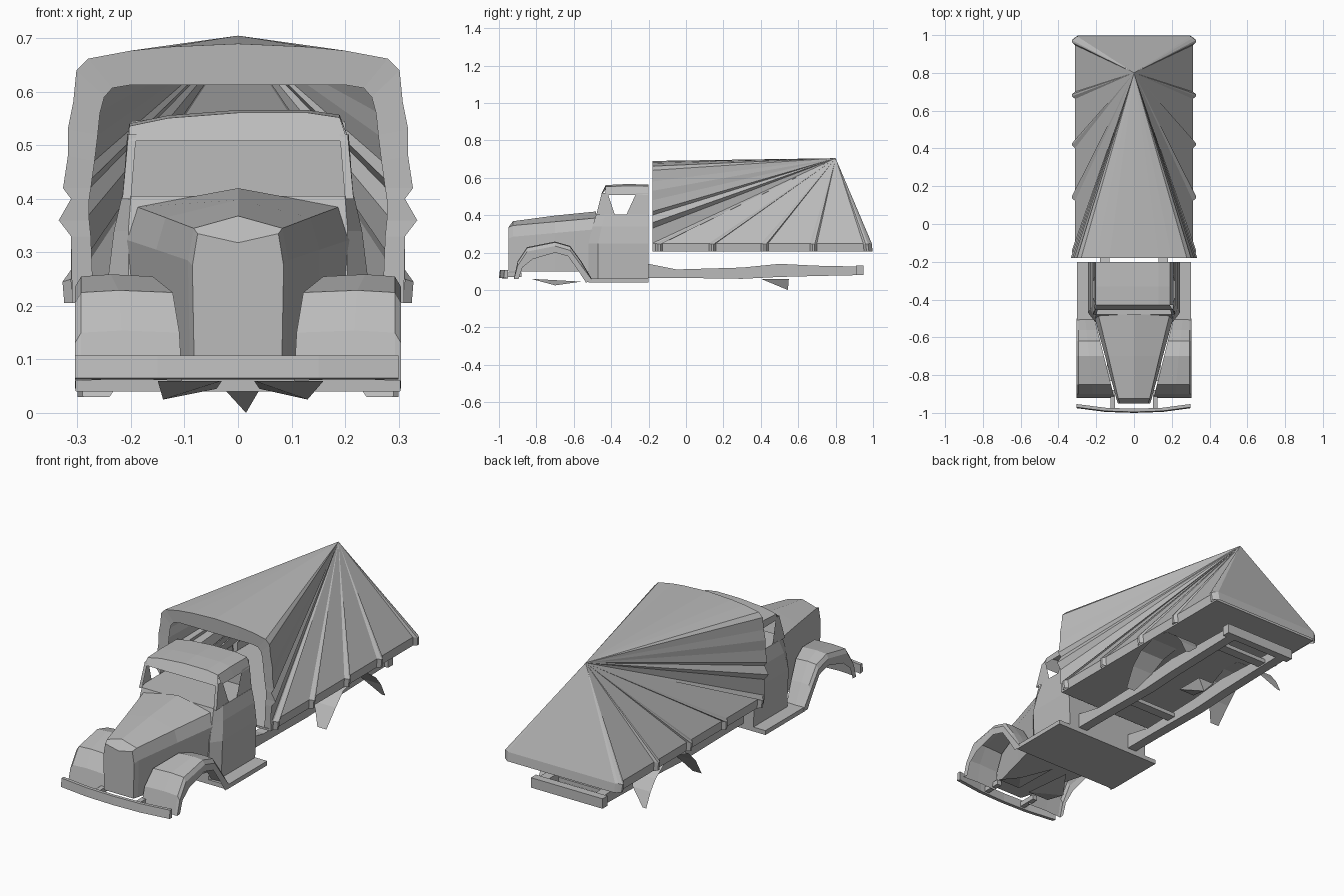
import bpy

paint = bpy.data.materials.new("plain grey")
paint.diffuse_color = (0.5, 0.5, 0.5, 1)


def make(name, verts, faces, mirror=False):
    me = bpy.data.meshes.new(name)
    me.from_pydata(verts, [], faces)
    me.materials.append(paint)
    ob = bpy.data.objects.new(name, me)
    bpy.context.collection.objects.link(ob)
    if mirror:
        ob.modifiers.new("mirror", 'MIRROR')
    return ob


def loft(name, rings, closed=True, caps=True, mirror=False):
    """Skin a list of rings that share one point count."""
    n = len(rings[0])
    verts = [p for r in rings for p in r]
    faces = []
    for i in range(len(rings) - 1):
        for j in range(n if closed else n - 1):
            k = (j + 1) % n
            faces.append((i * n + j, i * n + k, (i + 1) * n + k, (i + 1) * n + j))
    if caps and closed:
        faces.append(tuple(range(n))[::-1])
        faces.append(tuple(range(len(verts) - n, len(verts))))
    return make(name, verts, faces, mirror)


def box(name, x0, x1, y0, y1, z0, z1, mirror=False):
    ring = lambda z: [(x0, y0, z), (x1, y0, z), (x1, y1, z), (x0, y1, z)]
    return loft(name, [ring(z0), ring(z1)], mirror=mirror)


# hood: tapered, peaked along the middle, bevelled nose
def hood_ring(y, w, z_side, z_mid, z0=0.1):
    return [(-w, y, z0), (w, y, z0), (w * 1.04, y, z_side - 0.06), (w * .92, y, z_side),
            (0, y, z_mid), (-w * .92, y, z_side), (-w * 1.04, y, z_side - 0.06)]


loft("hood", [hood_ring(-0.95, .082, .335, .318), hood_ring(-0.925, .09, .345, .368),
              hood_ring(-0.7, .147, .365, .398), hood_ring(-0.48, .205, .385, .42)])


# cab lower body
def cab_ring(z, w, yf, wf):
    return [(-wf, yf, z), (wf, yf, z), (w, yf + .05, z), (w, -.2, z), (-w, -.2, z), (-w, yf + .05, z)]


loft("cab_body", [cab_ring(.04, .235, -.52, .2), cab_ring(.25, .243, -.52, .205),
                  cab_ring(.34, .232, -.5, .205), cab_ring(.405, .217, -.48, .2)])

# cab back wall
make("cab_back", [(-.217, -.2, .4), (.217, -.2, .4), (.2, -.2, .545), (0, -.2, .565), (-.2, -.2, .545)],
     [(0, 1, 2, 3, 4)])

# side pillars leave a funnel-shaped window opening
make("cab_pillar",
     [(.216, -.48, .4), (.216, -.38, .4), (.207, -.42, .52), (.205, -.45, .52),
      (.216, -.32, .4), (.216, -.2, .4), (.205, -.2, .52), (.207, -.265, .52),
      (.19, -.45, .52), (.2, -.48, .4)],
     [(0, 1, 2, 3), (4, 5, 6, 7), (0, 3, 8, 9)], mirror=True)


# roof shell
def roof_ring(y, d):
    return [(-.208, y, .508), (-.203, y, .54 + d), (-.13, y, .555 + d), (0, y, .565 + d),
            (.13, y, .565 + d), (.19, y, .556 + d), (.208, y, .508)]


loft("cab_roof", [roof_ring(-.2, 0), roof_ring(-.33, .001), roof_ring(-.43, -.004)], closed=False)
# windscreen header
make("roof_visor", [(-.203, -.43, .536), (-.13, -.43, .551), (0, -.43, .561), (.13, -.43, .561),
                    (.19, -.43, .552), (.205, -.455, .508), (-.205, -.455, .508)],
     [(0, 1, 2, 3, 4, 5, 6)])

# front fenders: arched sheet with a side band
arch = [(-.92, .06), (-.9, .15), (-.85, .225), (-.7, .255), (-.62, .232), (-.56, .15), (-.5, .05)]
inner = [(-.895, .06), (-.875, .12), (-.82, .165), (-.7, .2), (-.63, .18), (-.58, .11), (-.535, .04)]
rings = []
for (y, z), (yi, zi) in zip(arch, inner):
    hw = .082 + (y + .95) * .25
    rings.append([(hw + .015, y, z), (hw * .4 + .18, y, z + .004), (.293, y, z),
                  (.305, y, z - .02 if z > .1 else z), (.303, yi, zi)])
loft("front_fender", rings, closed=False, mirror=True)
box("running_board", .2, .303, -.52, -.2, .04, .062, mirror=True)

# front bumper, bowed forward in the middle
rings = []
for x, y in ((-.305, -.965), (-.15, -.985), (0, -.99), (.15, -.985), (.3, -.965)):
    rings.append([(x, y - .01, .065), (x, y - .005, .107), (x, y + .012, .107), (x, y + .012, .062)])
loft("front_bumper", rings)
box("bumper_bracket", .1, .125, -.975, -.88, .07, .095, mirror=True)

# canvas cover: every panel runs from the boundary to one rear peak
peak = (0, .8, .705)
half = [(0, -.18, .69), (.13, -.18, .684), (.2, -.18, .677), (.28, -.18, .662), (.302, -.18, .64),
        (.308, -.18, .58), (.318, -.18, .53), (.318, -.18, .48), (.327, -.18, .42),
        (.312, -.18, .4), (.335, -.18, .36), (.312, -.18, .33), (.312, -.18, .25)]
for y in (-.145, .14, .42, .68, .965):      # raised rope ribs
    half += [(.312, y - .018, .25), (.328, y - .004, .245), (.328, y + .008, .245), (.312, y + .02, .25)]
half += [(.3, .993, .25), (0, .993, .25)]
n = len(half)
verts = [peak] + half
faces = [(0, i, i + 1) for i in range(1, n)]
make("canvas_cover", verts, faces, mirror=True)

# hem below the canvas
low = half[12:]
loft("canvas_hem", [low, [(x * .99, y + (.005 if y > .9 else 0), .205) for x, y, z in low]],
     closed=False, mirror=True)

# canvas front hoop around an open mouth
mouth = [(0, -.175, .613), (.12, -.175, .613), (.2, -.175, .613), (.235, -.175, .607), (.25, -.175, .59),
         (.258, -.175, .56), (.262, -.175, .52), (.268, -.175, .47), (.275, -.175, .42),
         (.278, -.175, .4), (.278, -.175, .36), (.275, -.175, .33), (.27, -.175, .205)]
outer = half[:12] + [(.31, -.18, .205)]
loft("canvas_hoop", [outer, mouth], closed=False, mirror=True)

# load bed floor
box("bed_floor", -.305, .305, -.18, .985, .205, .215)

# rear wheel arches, tapering to points
rings = []
for y, z, a, b in ((.29, .03, .24, .29), (.35, .12, .18, .3), (.41, .18, .16, .3), (.5, .205, .15, .3),
                   (.6, .2, .15, .3), (.67, .15, .17, .3), (.71, .1, .2, .3), (.745, .03, .28, .3)):
    rings.append([(a, y, z), (b, y, z)])
loft("rear_wheel_arch", rings, closed=False, mirror=True)

# chassis rails and cross members
rings = []
for y, z0, z1 in ((-.2, .065, .14), (-.05, .065, .11), (.3, .06, .12), (.5, .07, .14), (.7, .075, .13), (.94, .08, .125)):
    rings.append([(.13, y, z0), (.18, y, z0), (.18, y, z1), (.13, y, z1)])
loft("chassis_rail", rings, mirror=True)
for y in (.1, .78):
    box("cross_member", -.14, .14, y, y + .05, .085, .105)
box("rear_bar", -.2, .2, .91, .95, .08, .13)

# axle and drive housing points under the frame
make("drive_housing", [(.015, .545, 0), (-.04, .4, .06), (.05, .4, .06), (.05, .55, .06), (-.04, .55, .06)],
     [(0, 1, 2), (0, 2, 3), (0, 3, 4), (0, 4, 1), (1, 2, 3, 4)])
make("front_axle", [(-.14, -.7, .025), (-.03, -.83, .06), (-.15, -.83, .06), (-.04, -.56, .045),
                    (.13, -.7, .025), (.03, -.83, .06), (.16, -.83, .06), (.04, -.56, .045)],
     [(0, 1, 2), (0, 3, 1), (4, 6, 5), (4, 5, 7)])
